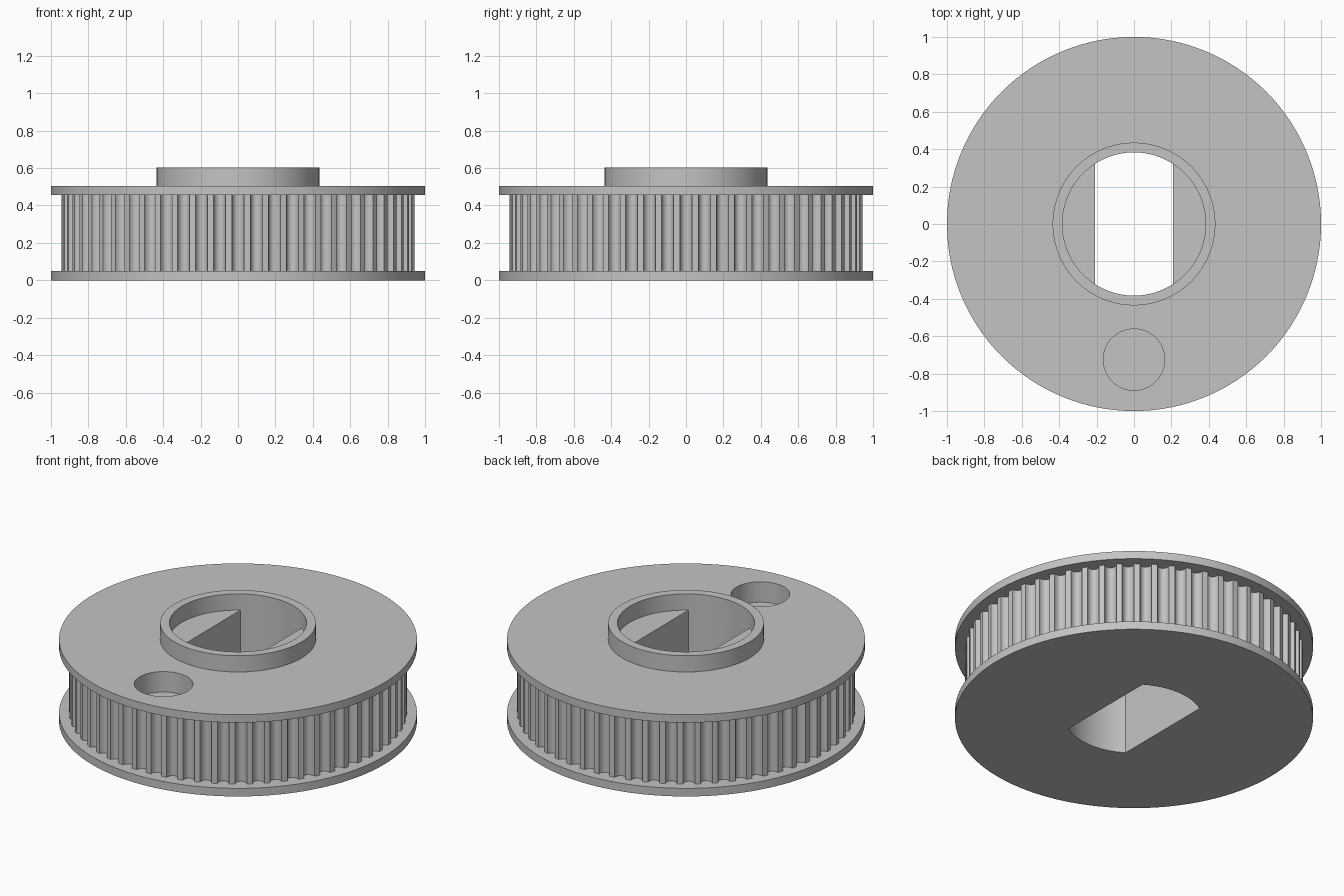
import bpy, bmesh
from math import sin, cos, pi, acos, tau

cube = bpy.data.objects.get("Cube")
if cube:
    bpy.data.objects.remove(cube, do_unlink=True)

# Single plain grey
GREY = (0.55, 0.55, 0.55, 1)
grey = bpy.data.materials.new("plain grey")
grey.use_nodes = True
grey.diffuse_color = GREY
grey.node_tree.nodes["Principled BSDF"].inputs["Base Color"].default_value = GREY

# Heights and radii
LOW_TOP, HIGH_BOTTOM, HIGH_TOP, HUB_TOP = 0.05, 0.455, 0.504, 0.604
BORE_R, FLAT_X, TIP_R = 0.383, 0.208, 0.943
TEETH, GROOVE_HALF, GROOVE_DEPTH = 60, 0.033, 0.0375


def prism(name, outline, z0, z1):
    """Solid made by raising a closed outline from z0 to z1."""
    bm = bmesh.new()
    base = bm.faces.new([bm.verts.new((x, y, z0)) for x, y in outline])
    raised = bmesh.ops.extrude_face_region(bm, geom=[base])["geom"]
    verts = [v for v in raised if isinstance(v, bmesh.types.BMVert)]
    bmesh.ops.translate(bm, verts=verts, vec=(0, 0, z1 - z0))
    bmesh.ops.recalc_face_normals(bm, faces=bm.faces)
    mesh = bpy.data.meshes.new(name)
    bm.to_mesh(mesh)
    bm.free()
    mesh.materials.append(grey)
    obj = bpy.data.objects.new(name, mesh)
    bpy.context.collection.objects.link(obj)
    return obj


def circle(r, n=128, cy=0):
    return [(r * cos(tau * i / n), cy + r * sin(tau * i / n)) for i in range(n)]


def bore_outline(n=32):
    """Round bore with a flat on each side."""
    start = acos(FLAT_X / BORE_R)
    arc = [start + (pi - 2 * start) * i / n for i in range(n + 1)]
    return [(BORE_R * cos(a + s), BORE_R * sin(a + s)) for s in (0, pi) for a in arc]


def toothed_outline(n=10):
    """Ring of rounded grooves between narrow lands."""
    pts = []
    for t in range(TEETH):
        mid = tau * t / TEETH
        for i in range(n + 1):
            u = pi * i / n
            a = mid - GROOVE_HALF * cos(u) / TIP_R
            r = TIP_R - GROOVE_DEPTH * sin(u)
            pts.append((r * cos(a), r * sin(a)))
    return pts


def cut(obj, *cutters):
    bpy.ops.object.select_all(action='DESELECT')
    bpy.context.view_layer.objects.active = obj
    obj.select_set(True)
    for c in cutters:
        mod = obj.modifiers.new("cut", 'BOOLEAN')
        mod.operation, mod.solver, mod.object = 'DIFFERENCE', 'EXACT', c
        bpy.ops.object.modifier_apply(modifier=mod.name)
    bpy.ops.object.shade_smooth_by_angle(angle=pi / 6)


# Cutters: flatted bore, round hub bore, blind pocket near the front
flat_bore = prism("flat_bore_cutter", bore_outline(), -0.2, 0.9)
round_bore = prism("round_bore_cutter", circle(BORE_R), 0.3, 0.9)
pocket = prism("pocket_cutter", circle(0.164, 64, -0.725), 0.378, 0.9)

# Pulley parts
cut(prism("lower_flange", circle(1), 0, LOW_TOP), flat_bore)
cut(prism("toothed_core", toothed_outline(), LOW_TOP, HIGH_BOTTOM), flat_bore, pocket)
cut(prism("upper_flange", circle(1), HIGH_BOTTOM, HIGH_TOP), flat_bore, pocket)
cut(prism("hub_ring", circle(0.435), HIGH_TOP, HUB_TOP), round_bore)

# Cutters are no longer needed
for c in (flat_bore, round_bore, pocket):
    bpy.data.objects.remove(c, do_unlink=True)
